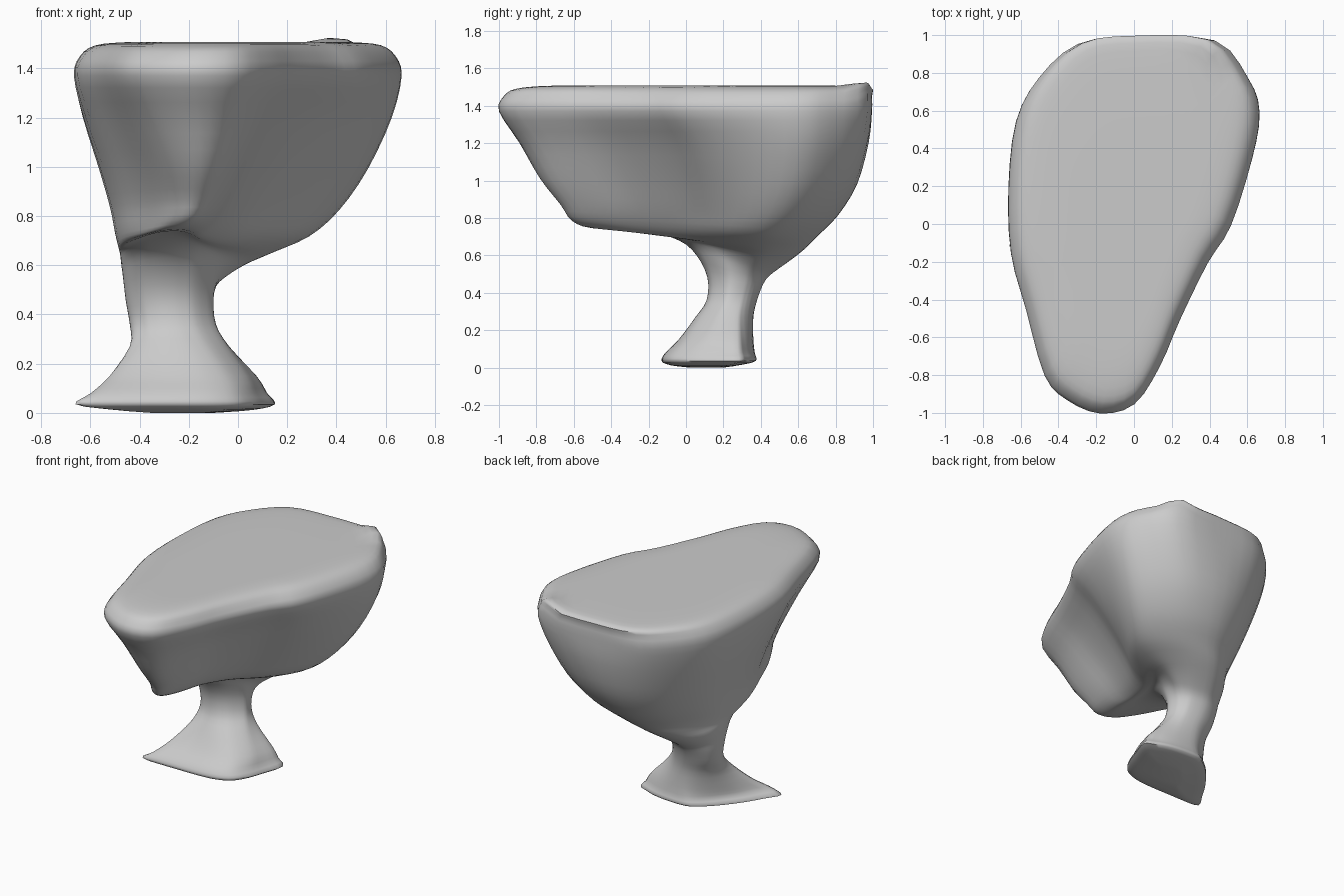
import bpy, bmesh, math
from mathutils import Vector

old = bpy.data.objects.get("Cube")
if old:
    bpy.data.objects.remove(old)


def plain_material(name, rgb):
    mat = bpy.data.materials.new(name)
    mat.use_nodes = True
    mat.diffuse_color = (*rgb, 1)
    mat.node_tree.nodes["Principled BSDF"].inputs["Base Color"].default_value = (*rgb, 1)
    return mat


def spline(a, b, c, d, t):
    """Smooth curve from b to c, with a and d as neighbours."""
    return 0.5 * (2 * b + (c - a) * t + (2 * a - 5 * b + 4 * c - d) * t * t
                  + (3 * b - a - 3 * c + d) * t ** 3)


# Unit plan outlines, all starting at the front and running anticlockwise
egg = [(-.27, -1), (0, -.95), (.2, -.75), (.36, -.5), (.58, -.2), (.77, 0), (.94, .35),
       (1, .6), (.91, .78), (.64, .98), (0, 1), (-.45, .96), (-.76, .78), (-.94, .55),
       (-1, .2), (-.98, -.15), (-.86, -.45), (-.71, -.8), (-.53, -.93)]
lobed = [(-.23, -1), (-.12, -.92), (-.03, -.7), (.03, -.42), (.25, -.1), (.58, .12), (.88, .35),
         (1, .58), (.85, .77), (.48, .94), (0, 1), (-.43, .9), (-.75, .7), (-.95, .45),
         (-1, .15), (-.91, -.2), (-.72, -.52), (-.53, -.82), (-.38, -.96)]
oval = [(math.cos(a), math.sin(a)) for a in (math.atan2(y, x) for x, y in egg)]
# Slanted foot with two drawn-out points
foot = [(-.1, -1), (.2, -.98), (.45, -.9), (.65, -.72), (.8, -.35), (.9, .1), (1, .64),
        (.85, .8), (.63, .93), (.35, 1), (.02, 1), (-.15, .87), (-.33, .63), (-.5, .33),
        (-.68, -.05), (-.85, -.5), (-1, -.95), (-.7, -1), (-.4, -1)]
shapes = [egg, lobed, oval, foot, foot]

# Sections from the top down: front and back height, x range, y range, outline blend
sections = [
    (1.508, 1.508, -.3, .3, -.5, .5, 0),
    (1.506, 1.506, -.46, .46, -.75, .85, 0),
    (1.49, 1.495, -.58, .58, -.91, .985, 0),
    (1.45, 1.45, -.64, .64, -.975, .99, 0),
    (1.37, 1.37, -.665, .665, -1, .99, 0),
    (1.2, 1.2, -.63, .625, -.89, .975, .35),
    (1.01, .98, -.565, .525, -.78, .915, .7),
    (.87, .81, -.52, .41, -.67, .81, .9),
    (.785, .7, -.5, .29, -.61, .7, 1),
    (.745, .63, -.487, .15, -.5, .63, 1.08),
    (.73, .575, -.48, .05, -.22, .56, 1.3),
    (.68, .525, -.475, -.02, -.04, .49, 1.6),
    (.6, .485, -.467, -.07, .055, .44, 1.85),
    (.48, .44, -.457, -.1, .115, .41, 2),
    (.36, .36, -.44, -.09, .11, .38, 2),
    (.27, .27, -.45, -.03, .05, .36, 2.35),
    (.15, .15, -.53, .08, -.04, .36, 2.75),
    (.08, .08, -.6, .12, -.11, .365, 2.95),
    (.035, .035, -.66, .15, -.13, .37, 3),
    (.012, .012, -.5, .06, -.08, .28, 3),
    (0, 0, -.35, -.1, .02, .2, 3),
]


def section_points(front, back, x0, x1, y0, y1, blend):
    k = int(blend)
    pts = []
    for p, q in zip(shapes[k], shapes[k + 1]):
        u = Vector(p).lerp(Vector(q), blend - k)
        pts.append(Vector(((x0 + x1 + u.x * (x1 - x0)) / 2,
                           (y0 + y1 + u.y * (y1 - y0)) / 2,
                           (front + back + u.y * (back - front)) / 2)))
    return pts


STEPS = 3


def refine_ring(ring):
    n = len(ring)
    return [spline(ring[i - 1], ring[i], ring[(i + 1) % n], ring[(i + 2) % n], s / STEPS)
            for i in range(n) for s in range(STEPS)]


# Refine the sections around and along the height
rings = [refine_ring(section_points(*s)) for s in sections]
last = len(rings) - 1
body = []
for i in range(last):
    group = [rings[max(i - 1, 0)], rings[i], rings[i + 1], rings[min(i + 2, last)]]
    for s in range(STEPS):
        body.append([spline(*col, s / STEPS) for col in zip(*group)])
body.append(rings[-1])

# Skin the rings into one closed body
bm = bmesh.new()
rows = []
for ring in body:
    row = []
    for p in ring:
        # Small raised nub on the back corner of the rim
        near = math.hypot(p.x - .42, p.y - .98)
        if p.z > 1.4:
            p.z += .045 * max(0, 1 - near / .14)
        p.z = max(p.z, 0)
        row.append(bm.verts.new(p))
    rows.append(row)
for upper, lower in zip(rows, rows[1:]):
    for i in range(len(upper)):
        bm.faces.new((upper[i - 1], lower[i - 1], lower[i], upper[i]))
bm.faces.new(rows[0])
bm.faces.new(rows[-1][::-1])
bmesh.ops.recalc_face_normals(bm, faces=bm.faces)
mesh = bpy.data.meshes.new("pedestal_body")
bm.to_mesh(mesh)
bm.free()

body_obj = bpy.data.objects.new("pedestal_body", mesh)
bpy.context.collection.objects.link(body_obj)
mesh.materials.append(plain_material("plain grey", (.6, .6, .6)))
bpy.context.view_layer.objects.active = body_obj
body_obj.select_set(True)
bpy.ops.object.shade_smooth_by_angle(angle=math.radians(50))
